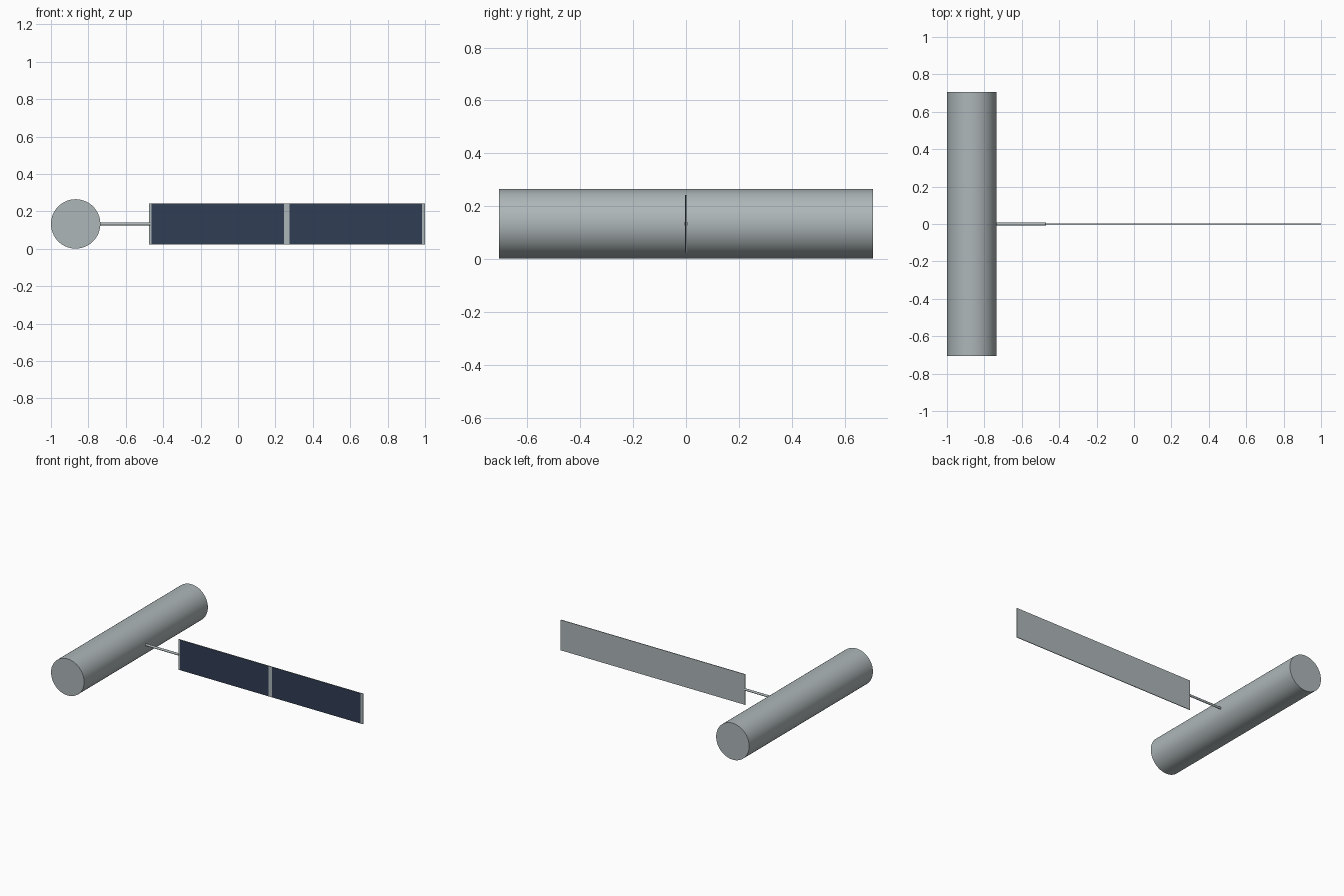
import bpy
import math

cube = bpy.data.objects.get("Cube")
if cube:
    bpy.data.objects.remove(cube, do_unlink=True)


def material(name, rgb):
    mat = bpy.data.materials.new(name)
    mat.use_nodes = True
    mat.diffuse_color = (*rgb, 1)
    mat.node_tree.nodes["Principled BSDF"].inputs["Base Color"].default_value = (*rgb, 1)
    return mat


grey = material("light grey metal", (0.42, 0.47, 0.48))
navy = material("dark blue cells", (0.03, 0.048, 0.09))

MID_Z = 0.133


def tube(name, radius, length, location, rotation, sides):
    bpy.ops.mesh.primitive_cylinder_add(vertices=sides, radius=radius, depth=length,
                                        location=location, rotation=rotation)
    obj = bpy.context.object
    obj.name = name
    obj.data.materials.append(grey)
    bpy.ops.object.shade_smooth_by_angle(angle=math.radians(35))
    return obj


def plate(name, x0, x1, y0, y1, height, mat):
    bpy.ops.mesh.primitive_cube_add(size=1, location=((x0 + x1) / 2, (y0 + y1) / 2, MID_Z))
    obj = bpy.context.object
    obj.name = name
    obj.scale = (x1 - x0, y1 - y0, height)
    bpy.ops.object.transform_apply(location=False, rotation=False, scale=True)
    obj.data.materials.append(mat)
    return obj


# Main body, lying front to back
tube("body", 0.132, 1.414, (-0.868, 0, MID_Z), (math.pi / 2, 0, 0), 64)

# Thin boom joining the body to the panel
tube("boom", 0.008, 0.28, (-0.61, 0, MID_Z), (0, math.pi / 2, 0), 16)

# Panel backing and its two cell areas on the front
plate("panel_backing", -0.475, 1.0, -0.002, 0.003, 0.22, grey)
for name, x0, x1 in (("inner_cells", -0.463, 0.245), ("outer_cells", 0.275, 0.983)):
    plate(name, x0, x1, -0.004, -0.001, 0.217, navy)
